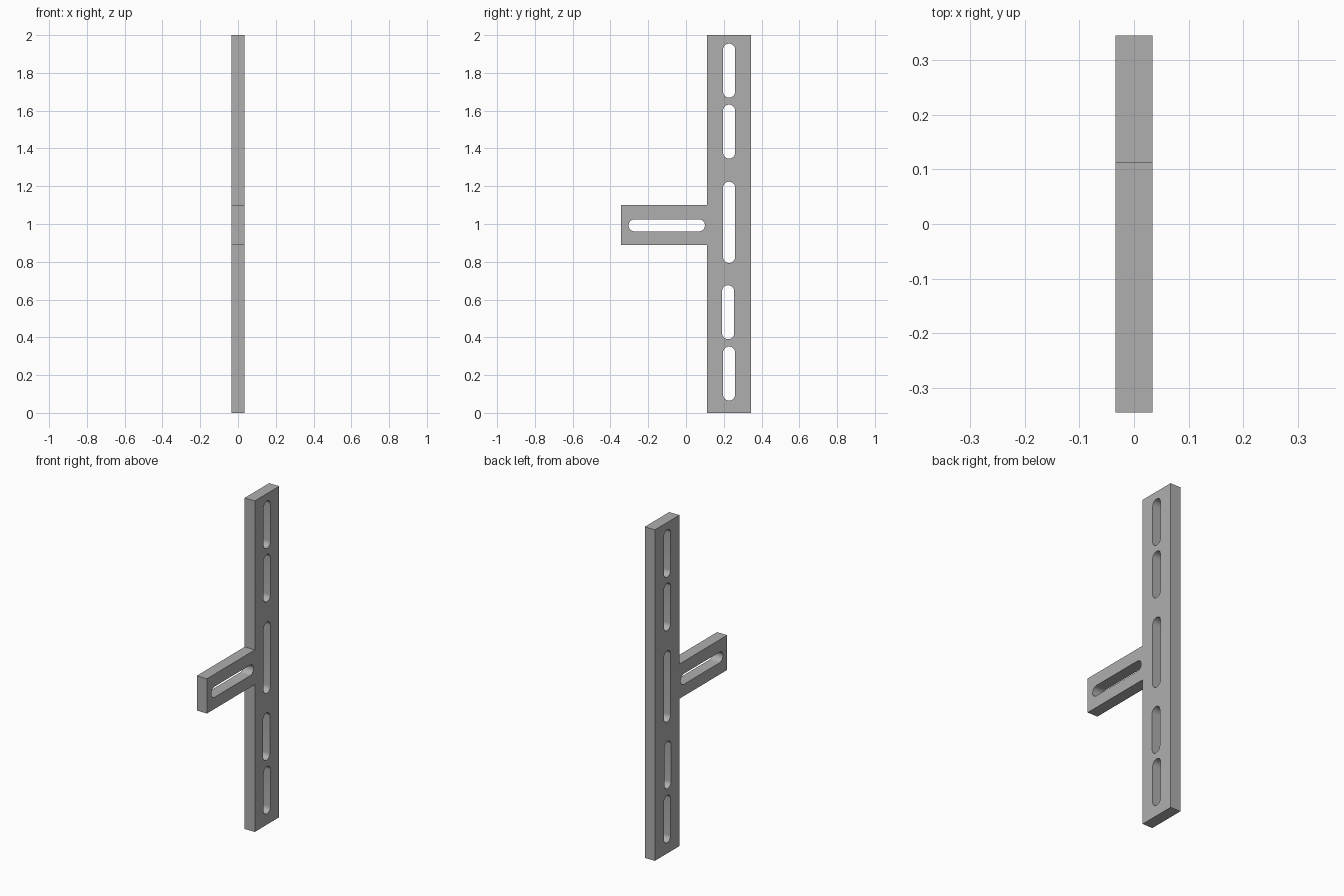
import bpy
import bmesh
from math import cos, sin, pi, radians
from mathutils import Vector

cube = bpy.data.objects.get("Cube")
if cube:
    bpy.data.objects.remove(cube, do_unlink=True)

HALF_THICKNESS = 0.034
SLOT_RADIUS = 0.032
ARC_STEPS = 16

steel = bpy.data.materials.new("grey_steel")
steel.use_nodes = True
grey = (0.43, 0.43, 0.43, 1)
steel.diffuse_color = grey
steel.node_tree.nodes["Principled BSDF"].inputs["Base Color"].default_value = grey


def slot(center, length, vertical=True):
    """Outline of a round-ended slot in the (y, z) plane."""
    reach = length / 2 - SLOT_RADIUS
    points = []
    for side in (1, -1):
        for i in range(ARC_STEPS + 1):
            a = pi * i / ARC_STEPS
            across = side * SLOT_RADIUS * cos(a)
            along = side * (reach + SLOT_RADIUS * sin(a))
            offset = (across, along) if vertical else (along, across)
            points.append((center[0] + offset[0], center[1] + offset[1]))
    return points


def add_loop(bm, points):
    verts = [bm.verts.new((-HALF_THICKNESS, y, z)) for y, z in points]
    return [bm.edges.new((v, verts[i - 1])) for i, v in enumerate(verts)]


# T-shaped outline: upright bar with a forward arm
front, joint, back = -0.345, 0.112, 0.345
arm_low, arm_high = 0.89, 1.10
outline = [(joint, 0), (back, 0), (back, 2), (joint, 2),
           (joint, arm_high), (front, arm_high),
           (front, arm_low), (joint, arm_low)]

# Five upright slots and one along the arm
slots = [slot((0.228, 1.812), 0.286), slot((0.228, 1.489), 0.286),
         slot((0.228, 1.009), 0.43), slot((0.223, 0.533), 0.286),
         slot((0.228, 0.208), 0.286),
         slot((-0.102, 0.993), 0.404, vertical=False)]

# Fill the profile around its holes, then give it thickness
bm = bmesh.new()
edges = []
for loop in [outline] + slots:
    edges += add_loop(bm, loop)
bmesh.ops.triangle_fill(bm, edges=edges, use_beauty=True, use_dissolve=False)
result = bmesh.ops.extrude_face_region(bm, geom=bm.faces[:], use_keep_orig=True)
moved = [g for g in result["geom"] if isinstance(g, bmesh.types.BMVert)]
bmesh.ops.translate(bm, verts=moved, vec=Vector((2 * HALF_THICKNESS, 0, 0)))
bmesh.ops.recalc_face_normals(bm, faces=bm.faces[:])

mesh = bpy.data.meshes.new("slotted_bracket")
bm.to_mesh(mesh)
bm.free()
mesh.materials.append(steel)
bracket = bpy.data.objects.new("slotted_bracket", mesh)
bpy.context.collection.objects.link(bracket)

# Smooth slot ends with crisp edges
bpy.ops.object.select_all(action="DESELECT")
bracket.select_set(True)
bpy.context.view_layer.objects.active = bracket
bpy.ops.object.shade_smooth_by_angle(angle=radians(30))
